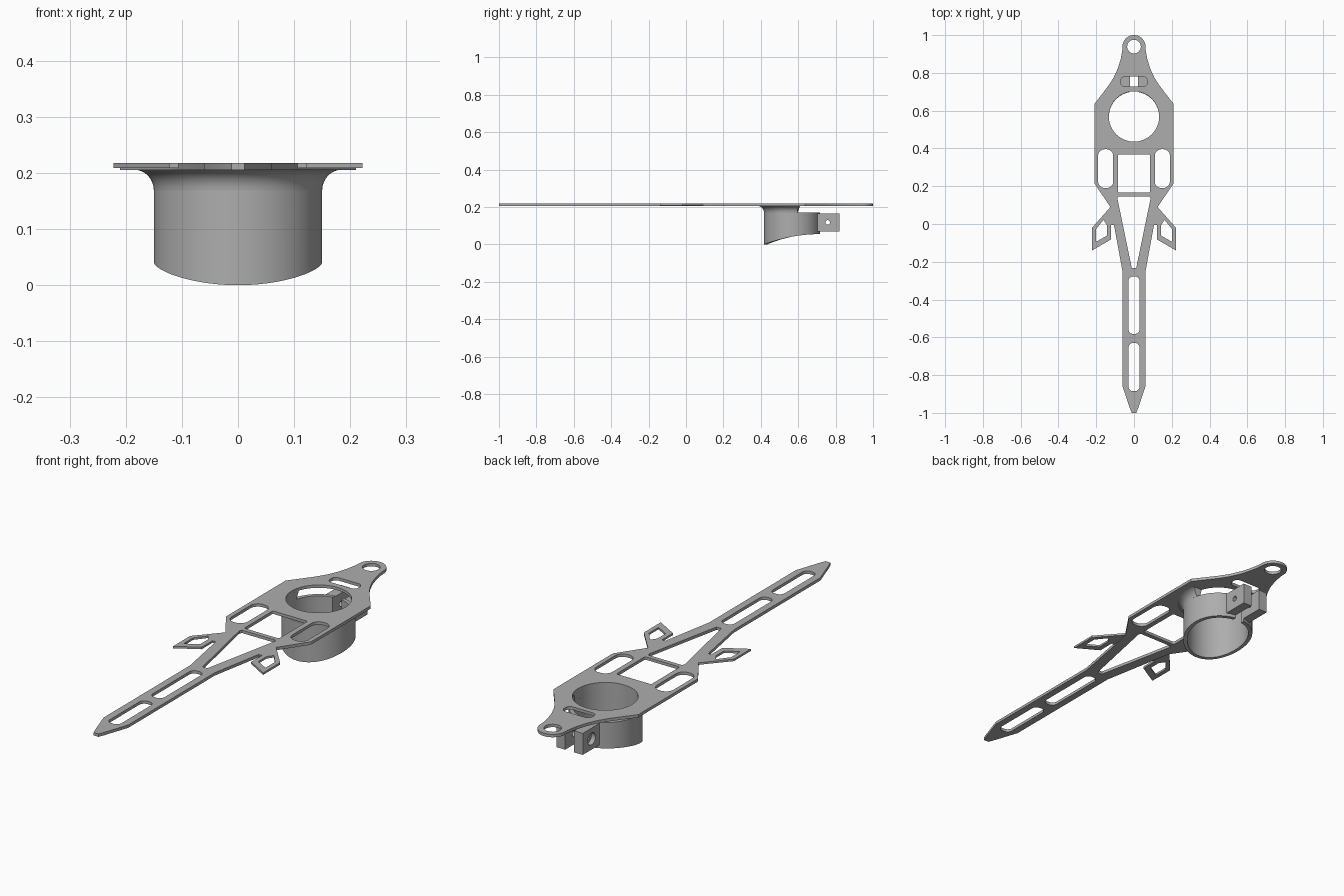
import bpy, bmesh
from math import sin, cos, pi, asin, radians
from mathutils import Matrix

if "Cube" in bpy.data.objects:
    bpy.data.objects.remove(bpy.data.objects["Cube"], do_unlink=True)

grey = bpy.data.materials.new("mid grey")
grey.use_nodes = True
grey.diffuse_color = (0.42, 0.42, 0.42, 1)
grey.node_tree.nodes["Principled BSDF"].inputs["Base Color"].default_value = grey.diffuse_color

Z_LOW, Z_TOP = 0.205, 0.218
RING_Y, R_IN, R_OUT = 0.567, 0.133, 0.15


def finish(name, bm):
    """Clean a bmesh, make it an object, and smooth its curved walls."""
    bmesh.ops.remove_doubles(bm, verts=bm.verts, dist=0.0002)
    bmesh.ops.recalc_face_normals(bm, faces=bm.faces)
    mesh = bpy.data.meshes.new(name)
    bm.to_mesh(mesh)
    bm.free()
    mesh.materials.clear()
    mesh.materials.append(grey)
    obj = bpy.data.objects.new(name, mesh)
    bpy.context.collection.objects.link(obj)
    bpy.ops.object.select_all(action="DESELECT")
    obj.select_set(True)
    bpy.context.view_layer.objects.active = obj
    bpy.ops.object.shade_smooth_by_angle(angle=radians(30))
    return obj


def sheet(name, loops, low, high, matrix=Matrix()):
    """Extrude an outline with holes (later loops) between two heights."""
    curve = bpy.data.curves.new(name + " outline", "CURVE")
    curve.dimensions, curve.fill_mode = "2D", "BOTH"
    curve.extrude = (high - low) / 2
    for loop in loops:
        spline = curve.splines.new("POLY")
        spline.points.add(len(loop) - 1)
        for point, (x, y) in zip(spline.points, loop):
            point.co = (x, y, 0, 1)
        spline.use_cyclic_u = True
    temp = bpy.data.objects.new(name + " outline", curve)
    bpy.context.collection.objects.link(temp)
    graph = bpy.context.evaluated_depsgraph_get()
    mesh = bpy.data.meshes.new_from_object(temp.evaluated_get(graph))
    bm = bmesh.new()
    bm.from_mesh(mesh)
    bpy.data.objects.remove(temp, do_unlink=True)
    bpy.data.meshes.remove(mesh)
    bm.transform(matrix @ Matrix.Translation((0, 0, (low + high) / 2)))
    return finish(name, bm)


def arc(cx, cy, r, start, end, steps):
    angles = [radians(start + (end - start) * i / steps) for i in range(steps + 1)]
    return [(cx + r * cos(a), cy + r * sin(a)) for a in angles]


def circle(cx, cy, r, steps=48):
    return arc(cx, cy, r, 0, 360, steps)[:-1]


def slot(x0, x1, y0, y1, r):
    """Rectangle with rounded corners."""
    corners = [(x1 - r, y1 - r), (x0 + r, y1 - r), (x0 + r, y0 + r), (x1 - r, y0 + r)]
    return [p for i, (x, y) in enumerate(corners) for p in arc(x, y, r, 90 * i, 90 * i + 90, 8)]


def mirrored(half):
    return half + [(-x, y) for x, y in reversed(half)]


# Main plate: right half of the outline from the tip to the eye, then mirrored
half = [(0.012, -1), (0.022, -0.975), (0.061, -0.86), (0.061, -0.25), (0.105, -0.01),
        (0.125, 0.09), (0.21, 0.215), (0.21, 0.635), (0.137, 0.73), (0.108, 0.775),
        (0.085, 0.825), (0.07, 0.875), (0.062, 0.92)]
half += arc(0, 0.939, 0.061, 0, 84, 14)
holes = [
    circle(0, 0.939, 0.036),
    slot(-0.07, 0.07, 0.727, 0.78, 0.022),
    circle(0, RING_Y + 0.002, R_IN, 96),
    slot(-0.19, -0.11, 0.19, 0.396, 0.036),
    slot(0.11, 0.19, 0.19, 0.396, 0.036),
    slot(-0.086, 0.086, 0.166, 0.368, 0.008),
    mirrored([(0.012, -0.232), (0.088, 0.136), (0.082, 0.146)]),
    slot(-0.029, 0.029, -0.582, -0.278, 0.024),
    slot(-0.029, 0.029, -0.885, -0.63, 0.024),
]
sheet("main_plate", [mirrored(half)] + holes, Z_LOW, Z_TOP)

# Open side fins, slightly thinner than the plate
fin = [(0.125, 0.09), (0.222, -0.02), (0.222, -0.14), (0.122, -0.082), (0.122, -0.005), (0.106, -0.005)]
fin_hole = [(0.162, 0.022), (0.202, -0.028), (0.202, -0.095), (0.144, -0.062), (0.144, -0.005)]
for side, s in (("left", 1), ("right", -1)):
    sheet(side + "_fin", [[(s * x, y) for x, y in loop] for loop in (fin, fin_hole)], 0.209, Z_TOP)


def swept_ring(name, section, steps=96):
    """Sweep a section (lists of rings, open at the rear) round the clamp axis."""
    bm = bmesh.new()
    rows = [[bm.verts.new(p) for p in section(i / steps)] for i in range(steps + 1)]
    n = len(rows[0])
    for a, b in zip(rows, rows[1:]):
        for j in range(n):
            bm.faces.new((a[j], a[(j + 1) % n], b[(j + 1) % n], b[j]))
    bm.faces.new(rows[0])
    bm.faces.new(rows[-1])
    return finish(name, bm)


def ring_point(r, a, z):
    return (r * cos(a), RING_Y + r * sin(a), z)


def bottom(y):
    t = (y - RING_Y + R_OUT) / (2 * R_OUT)
    return 0.055 * (1 - (1 - t) ** 2)


# Clamp ring with a curved sloping lower edge and a slit at the rear
def collar_section(t):
    points = []
    for r, top in ((R_IN, False), (R_OUT, False), (R_OUT, True), (R_IN, True)):
        gap = asin(0.022 / r)
        a = pi / 2 + gap + t * (2 * pi - 2 * gap)
        points.append(ring_point(r, a, 0.17 if top else bottom(RING_Y + R_OUT * sin(a))))
    return points


swept_ring("clamp_ring", collar_section)


# Flared neck joining the front half of the ring to the plate
def neck_section(t):
    flare = [(R_OUT + 0.036 * (1 - cos(a)), 0.169 + 0.037 * sin(a))
             for a in [pi / 2 * i / 8 for i in range(9)]]
    points = []
    for r, z in [(R_IN, 0.169)] + flare + [(R_IN, 0.206)]:
        end = asin((0.03 + 0.012 * max(0, (z - 0.19) / 0.016)) / r)
        points.append(ring_point(r, pi - end + t * (pi + 2 * end), z))
    return points


swept_ring("flared_neck", neck_section)

# Clamp tabs drawn in the y-z plane; the right one has a counterbore outside
to_side = Matrix(((0, 0, 1, 0), (1, 0, 0, 0), (0, 1, 0, 0), (0, 0, 0, 1)))
block = [(0.7, 0.07), (0.82, 0.07), (0.82, 0.166), (0.7, 0.166)]
for name, x0, x1, r in (("left_tab", 0.022, 0.065, 0.012),
                        ("right_tab", -0.045, -0.022, 0.012),
                        ("right_tab_counterbore", -0.065, -0.045, 0.027)):
    sheet(name, [block, circle(0.758, 0.118, r, 32)], x0, x1, to_side)
